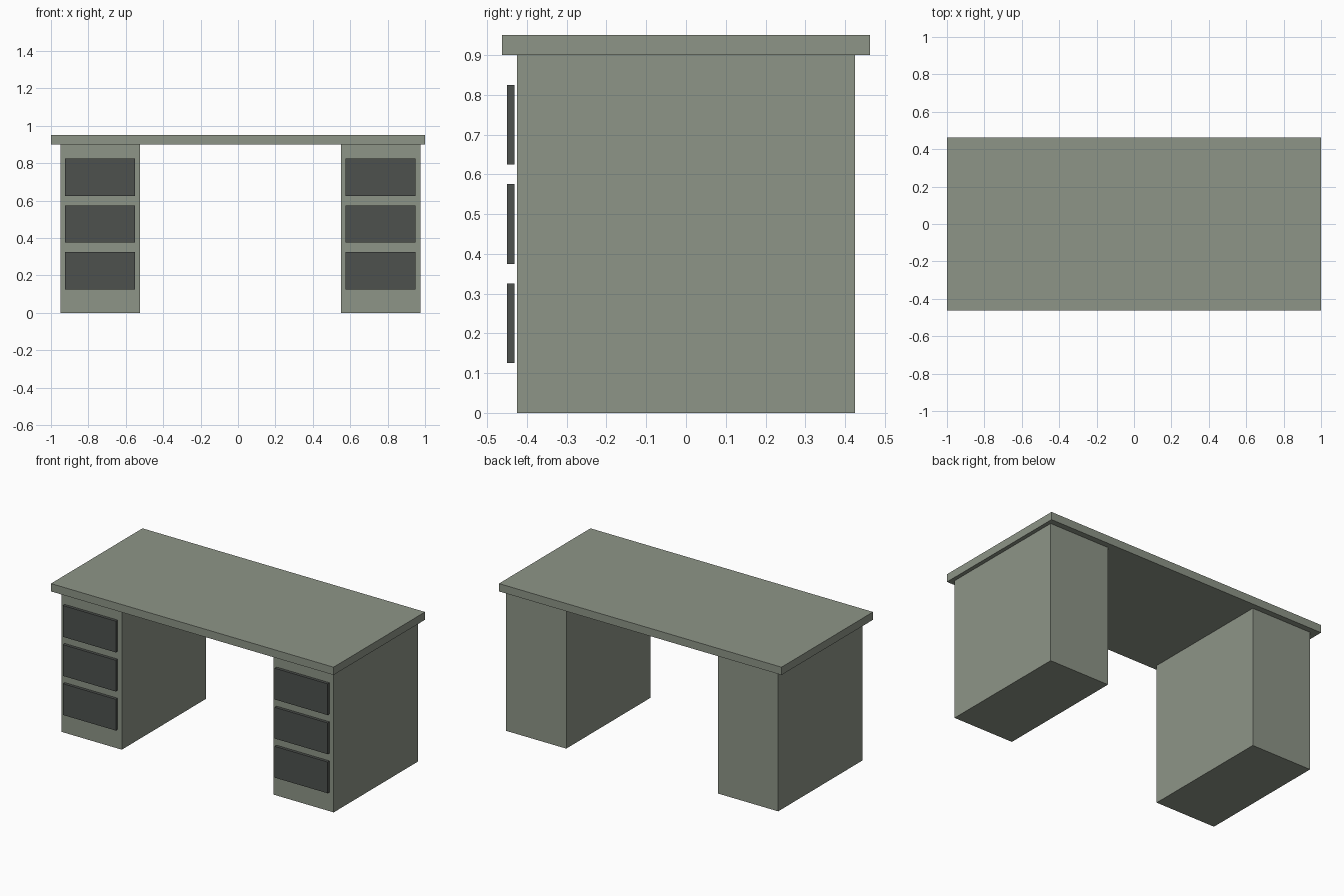
import bpy

if "Cube" in bpy.data.objects:
    bpy.data.objects.remove(bpy.data.objects["Cube"])


def material(name, rgb):
    m = bpy.data.materials.new(name)
    m.diffuse_color = (*rgb, 1.0)
    m.use_nodes = True
    m.node_tree.nodes["Principled BSDF"].inputs["Base Color"].default_value = m.diffuse_color
    return m


def box(name, lo, hi, mat):
    """Axis-aligned box between two corners."""
    bpy.ops.mesh.primitive_cube_add(size=1, location=[(a + b) / 2 for a, b in zip(lo, hi)])
    ob = bpy.context.object
    ob.name = name
    ob.scale = [b - a for a, b in zip(lo, hi)]
    bpy.ops.object.transform_apply(location=False, rotation=False, scale=True)
    ob.data.materials.append(mat)
    return ob


body = material("grey_green", (0.27, 0.30, 0.245))
dark = material("dark_grey", (0.075, 0.083, 0.076))

# Desk top
box("desk_top", (-1.0, -0.4625, 0.90), (1.0, 0.4625, 0.95), body)

# Two pedestals, each with three drawer fronts standing just off the face
for side, x in (("left", -0.95), ("right", 0.55)):
    box(f"{side}_pedestal", (x, -0.425, 0.0), (x + 0.425, 0.425, 0.90), body)
    for i in range(3):
        z = 0.125 + 0.25 * i
        box(f"{side}_drawer_front_{i + 1}", (x + 0.025, -0.45, z), (x + 0.40, -0.431, z + 0.20), dark)
